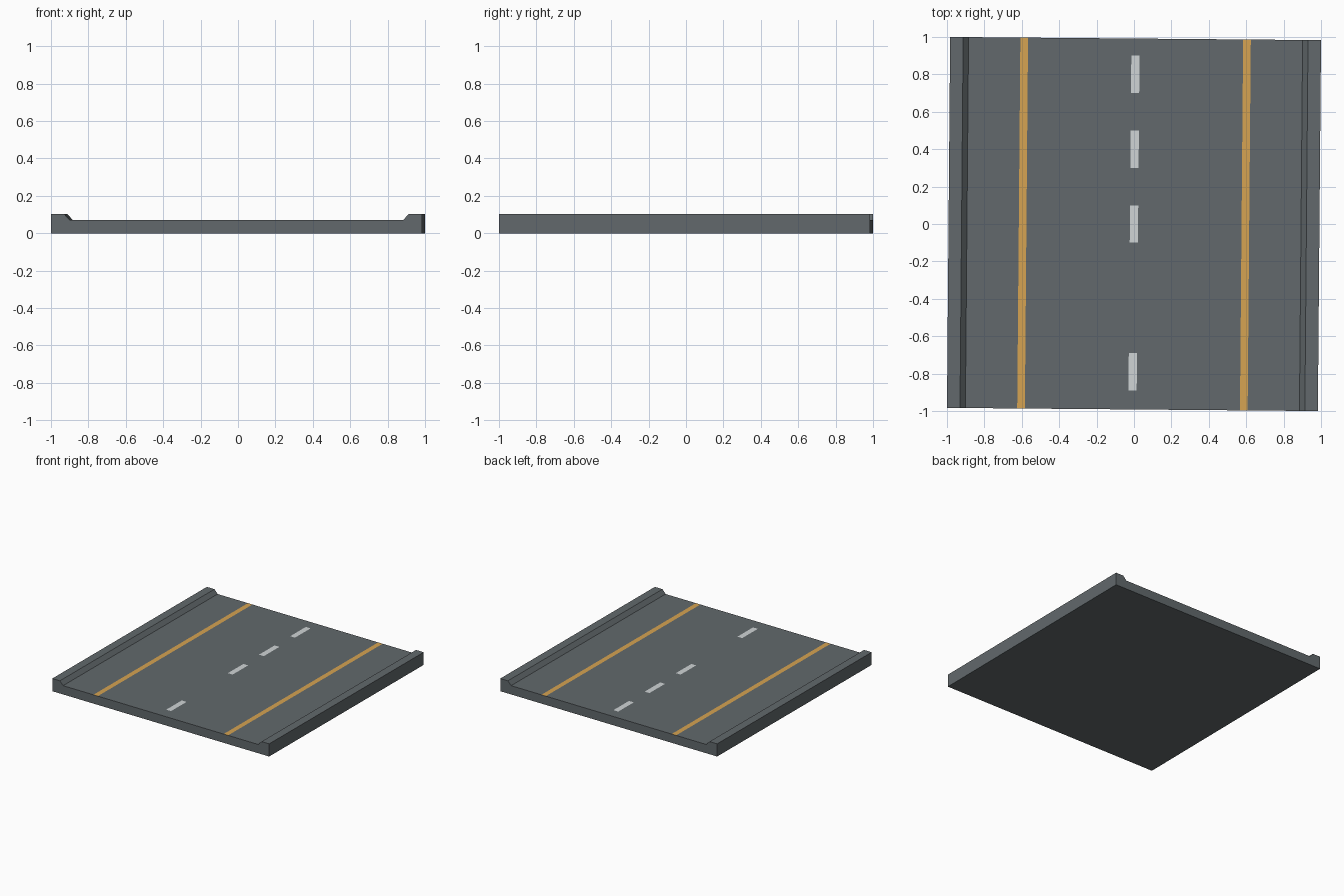
import bpy, bmesh, math
from mathutils import Matrix

if "Cube" in bpy.data.objects:
    bpy.data.objects.remove(bpy.data.objects["Cube"])

H = 0.9915                 # half size of the square tile
ROAD, KERB = 0.072, 0.104  # surface heights
LINE_IN, LINE_OUT = 0.575, 0.616
DASH = 0.022
DASH_Y = (0.8, 0.4, 0.0, -0.79)   # one dash is missing
DASH_HALF = 0.1


def material(name, rgb):
    m = bpy.data.materials.new(name)
    m.diffuse_color = (*rgb, 1.0)
    m.use_nodes = True
    m.node_tree.nodes["Principled BSDF"].inputs["Base Color"].default_value = m.diffuse_color
    return m


mesh = bpy.data.meshes.new("road_tile")
tile = bpy.data.objects.new("road_tile", mesh)
bpy.context.collection.objects.link(tile)
for m in (material("asphalt", (0.122, 0.141, 0.150)),
          material("yellow_line", (0.67, 0.37, 0.085)),
          material("white_dash", (0.63, 0.665, 0.675))):
    mesh.materials.append(m)

# Cross-section with raised kerbs, mirrored left to right
half = [(DASH, ROAD), (LINE_IN, ROAD), (LINE_OUT, ROAD),
        (0.893, ROAD), (0.922, KERB), (H, KERB), (H, 0)]
profile = half + [(-x, z) for x, z in reversed(half)]

# Extrude the section along the road
bm = bmesh.new()
section = bm.faces.new([bm.verts.new((x, -H, z)) for x, z in profile])
ext = bmesh.ops.extrude_face_region(bm, geom=[section], use_keep_orig=True)
bmesh.ops.translate(bm, vec=(0, 2 * H, 0),
                    verts=[v for v in ext["geom"] if isinstance(v, bmesh.types.BMVert)])


def on_road(f):
    return abs(f.normal.z) > 0.9 and abs(f.calc_center_median().z - ROAD) < 0.001


# Cut the dashes into the centre strip
bm.normal_update()
for y in [c + s * DASH_HALF for c in DASH_Y for s in (-1, 1)]:
    strip = [f for f in bm.faces if on_road(f) and abs(f.calc_center_median().x) < DASH]
    geom = set(strip)
    for f in strip:
        geom.update(f.edges)
        geom.update(f.verts)
    bmesh.ops.bisect_plane(bm, geom=list(geom), plane_co=(0, y, 0), plane_no=(0, 1, 0))
    bm.normal_update()

# Paint lines and dashes by position
for f in bm.faces:
    if on_road(f):
        xs = [abs(v.co.x) for v in f.verts]
        y = f.calc_center_median().y
        if min(xs) > LINE_IN - 0.001 and max(xs) < LINE_OUT + 0.001:
            f.material_index = 1
        elif max(xs) < DASH + 0.001 and any(abs(y - c) < DASH_HALF for c in DASH_Y):
            f.material_index = 2

bmesh.ops.recalc_face_normals(bm, faces=bm.faces)
# The tile sits turned very slightly clockwise
bmesh.ops.rotate(bm, verts=bm.verts, cent=(0, 0, 0),
                 matrix=Matrix.Rotation(math.radians(-0.49), 3, 'Z'))
bm.to_mesh(mesh)
bm.free()
